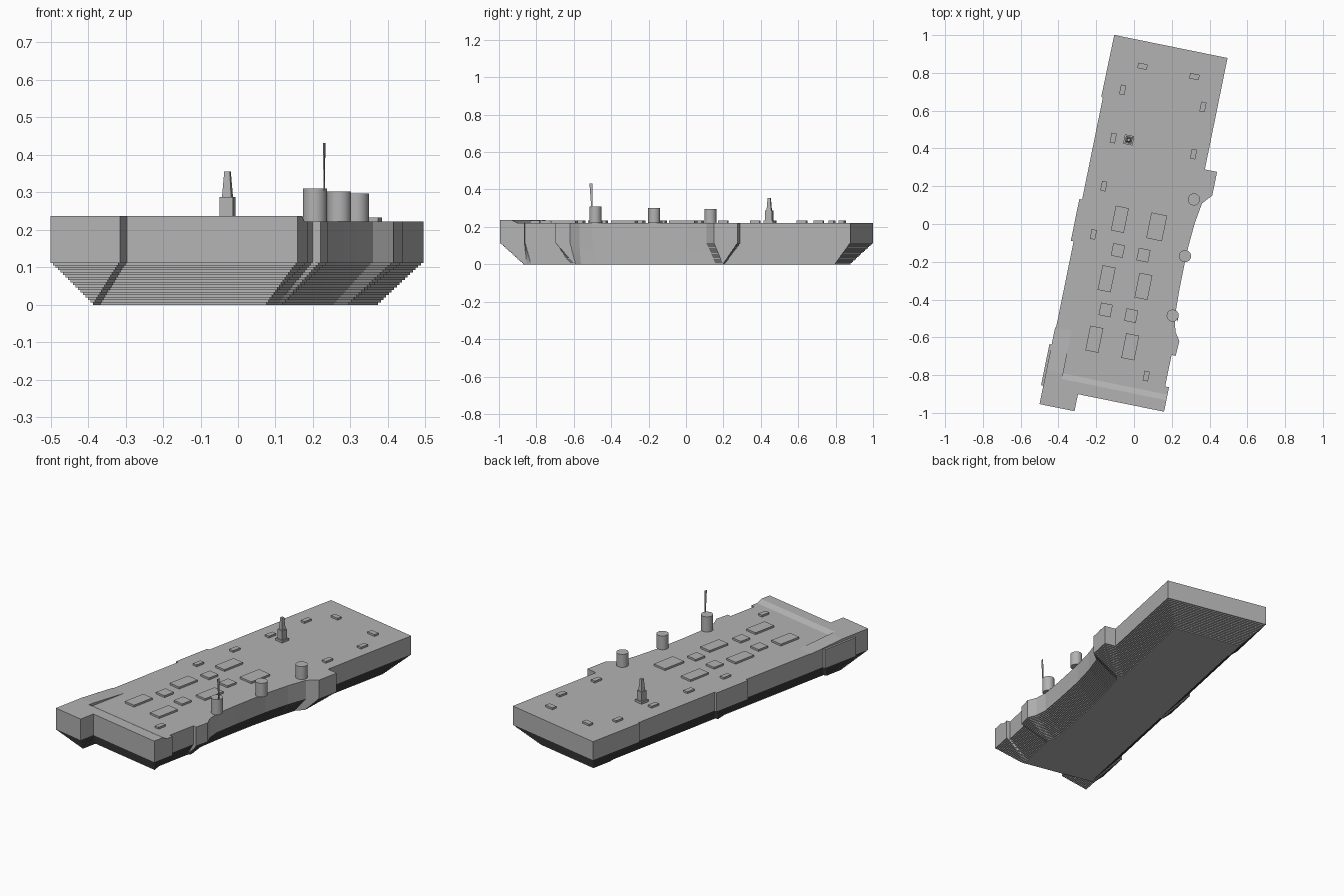
import bpy, bmesh, math
from mathutils import Matrix, Vector

cube = bpy.data.objects.get("Cube")
if cube:
    bpy.data.objects.remove(cube, do_unlink=True)

TURN = Matrix.Rotation(math.radians(-11.5), 4, 'Z')   # the vessel lies askew
DECK, KNUCKLE, RIM, STEPS = 0.222, 0.112, 0.237, 17

grey = bpy.data.materials.new("hull_grey")
grey.use_nodes = True
grey.diffuse_color = (0.45, 0.45, 0.45, 1)
grey.node_tree.nodes["Principled BSDF"].inputs["Base Color"].default_value = grey.diffuse_color


def finish(name, bm, smooth=False):
    """Turn the part with the vessel and add it to the scene."""
    bmesh.ops.recalc_face_normals(bm, faces=bm.faces)
    bm.transform(TURN)
    mesh = bpy.data.meshes.new(name)
    bm.to_mesh(mesh)
    bm.free()
    mesh.materials.append(grey)
    obj = bpy.data.objects.new(name, mesh)
    bpy.context.collection.objects.link(obj)
    if smooth:
        bpy.ops.object.select_all(action='DESELECT')
        obj.select_set(True)
        bpy.context.view_layer.objects.active = obj
        bpy.ops.object.shade_smooth_by_angle(angle=math.radians(40))
    return obj


def loft(name, rings):
    """Skin a stack of rings with equal point counts and cap both ends."""
    bm = bmesh.new()
    rows = [[bm.verts.new(p) for p in ring] for ring in rings]
    for low, high in zip(rows, rows[1:]):
        for i in range(len(low)):
            j = (i + 1) % len(low)
            bm.faces.new((low[i], low[j], high[j], high[i]))
    bm.faces.new(rows[0][::-1])
    bm.faces.new(rows[-1])
    bmesh.ops.remove_doubles(bm, verts=bm.verts, dist=0.00005)
    return finish(name, bm)


def to_local(x, y):
    return TURN.inverted() @ Vector((x, y, 0))


def square(x, y, z, width, depth):
    c = to_local(x, y)
    return [(c.x + a * width / 2, c.y + b * depth / 2, z)
            for a, b in ((-1, -1), (1, -1), (1, 1), (-1, 1))]


def box(name, x, y, width, depth, bottom, top, taper=1.0):
    return loft(name, [square(x, y, bottom, width, depth),
                       square(x, y, top, width * taper, depth * taper)])


def wedge(name, left, right, profile):
    """Run a lengthwise profile across the deck."""
    return loft(name, [[(u, v, z) for v, z in profile] for u in (left, right)])


# Hull: deck outline steps inwards to the keel outline
deck_outline = [
    (-.302, .96), (.31, .96), (.31, .358), (.376, .358), (.376, .23), (.331, .179),
    (.314, .064), (.304, -.09), (.305, -.295), (.31, -.447), (.329, -.515),
    (.359, -.56), (.355, -.64), (.333, -.64), (.333, -.81), (.354, -.81),
    (.354, -.942), (-.111, -.942), (-.111, -1.034), (-.3, -1.034), (-.3, -.934),
    (-.312, -.934), (-.312, -.712), (-.295, -.712), (-.295, -.154), (-.31, -.154),
    (-.31, .072), (-.295, .072), (-.295, .624), (-.304, .624)]
keel_outline = [
    (-.197, .857), (.207, .857), (.205, .253), (.25, .255), (.25, .25), (.22, .205),
    (.208, .07), (.2, -.09), (.2, -.295), (.205, -.45), (.215, -.53),
    (.236, -.555), (.236, -.565), (.228, -.586), (.228, -.8), (.24, -.82),
    (.248, -.838), (-.204, -.838), (-.204, -.93), (-.206, -.93), (-.206, -.85),
    (-.207, -.83), (-.207, -.822), (-.19, -.815), (-.19, -.05), (-.205, -.046),
    (-.205, -.036), (-.19, -.032), (-.19, .727), (-.197, .729)]


def hull_ring(t, z):
    return [(k[0] + (d[0] - k[0]) * t, k[1] + (d[1] - k[1]) * t, z)
            for k, d in zip(keel_outline, deck_outline)]


rings = []
for step in range(STEPS):
    rings.append(hull_ring(step / STEPS, KNUCKLE * step / STEPS))
    rings.append(hull_ring(step / STEPS, KNUCKLE * (step + 1) / STEPS))
rings += [hull_ring(1, KNUCKLE), hull_ring(1, DECK)]
loft("hull", rings)

# Raised bow: ramped rim, side ramp and the projecting arm
wedge("bow_rim", -.21, .354, [(-.942, DECK), (-.942, RIM), (-.88, RIM), (-.85, DECK)])
wedge("side_ramp", -.3, -.21, [(-.942, DECK), (-.942, RIM), (-.85, RIM), (-.62, DECK)])
wedge("arm_deck", -.3, -.111, [(-1.034, DECK), (-1.034, RIM), (-.942, RIM), (-.942, DECK)])

# Deck hatches, grouped by size
large = [(-.075, .025), (-.145, -.29), (.05, -.33), (-.21, -.61), (-.02, -.65)]
medium = [(-.085, -.14), (.05, -.165), (-.15, -.455), (-.015, -.485)]
small = [(-.06, .71), (.365, .62), (-.11, .455), (.315, .37), (-.16, .2),
         (-.215, -.055), (.065, -.805)]
crosswise = [(.045, .835), (.32, .78)]
for label, spots, width, depth in (
        ("large_hatch", large, .07, .133), ("wide_hatch", [(.12, -.015)], .085, .138),
        ("medium_hatch", medium, .063, .067), ("small_hatch", small, .028, .052),
        ("crosswise_hatch", crosswise, .051, .029)):
    for n, (x, y) in enumerate(spots):
        box(f"{label}_{n + 1}", x, y, width, depth, DECK, DECK + .011)

# Round turrets along the side
for label, x, y, top in (("rear", .317, .13, .297), ("middle", .27, -.17, .302),
                         ("forward", .205, -.485, .31)):
    bm = bmesh.new()
    bmesh.ops.create_cone(bm, cap_ends=True, segments=32, radius1=.032, radius2=.032,
                          depth=top - DECK)
    c = to_local(x, y)
    bmesh.ops.translate(bm, verts=bm.verts, vec=(c.x, c.y, (top + DECK) / 2))
    finish(f"{label}_turret", bm, smooth=True)

# Thin mast on the forward turret
loft("mast", [square(.23, -.503, .305, .003, .007), square(.23, -.508, .432, .003, .016)])

# Stepped tower
box("tower_foot", -.028, .445, .05, .05, DECK, .235)
box("tower_base", -.028, .445, .037, .037, DECK, .287)
box("tower_spire", -.028, .445, .025, .025, .287, .355, taper=.6)
